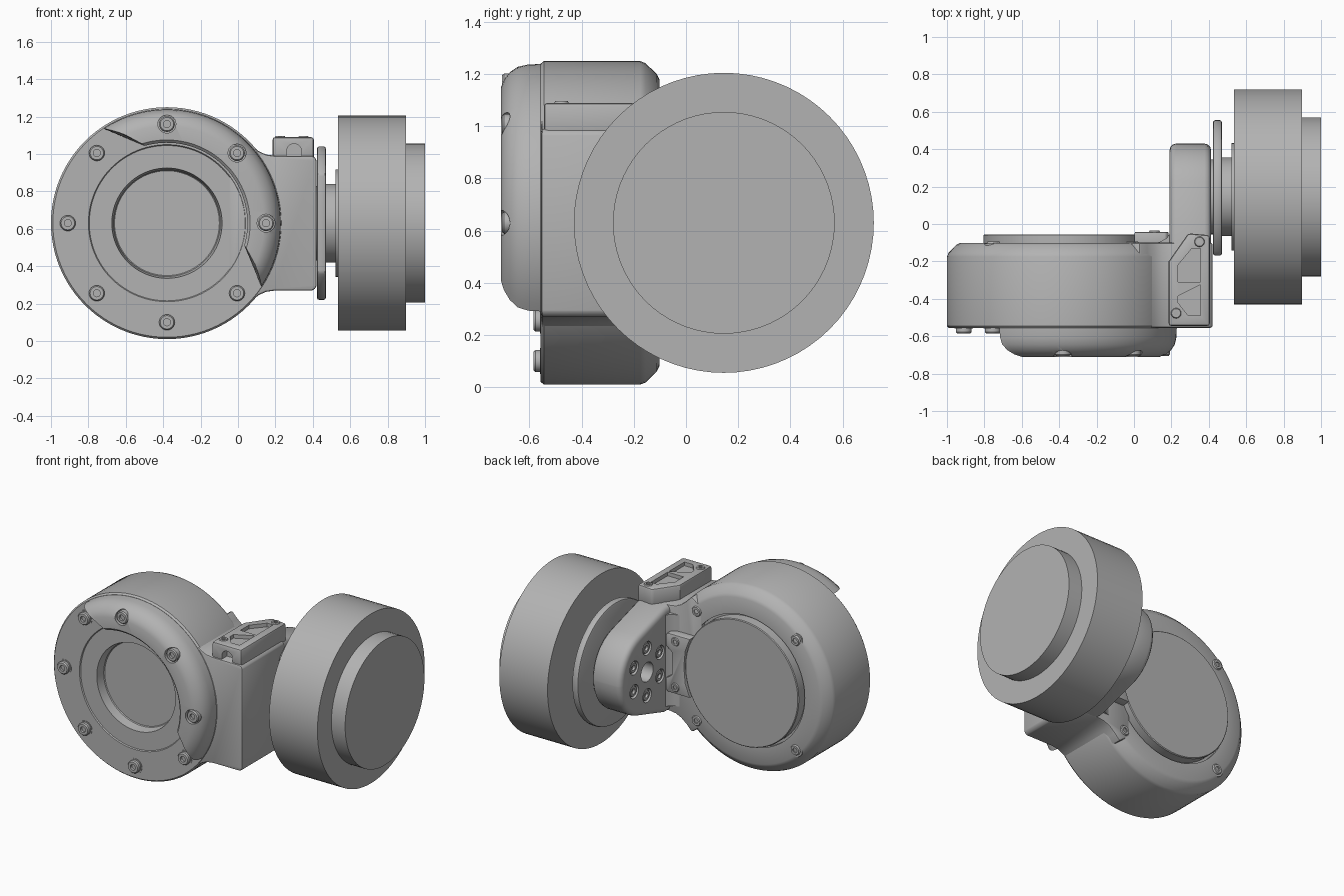
import bpy, bmesh
from math import sin, cos, pi, radians

if "Cube" in bpy.data.objects:
    bpy.data.objects.remove(bpy.data.objects["Cube"], do_unlink=True)

grey = bpy.data.materials.new("matt grey")
grey.use_nodes = True
grey.diffuse_color = (0.45, 0.45, 0.45, 1)
grey.node_tree.nodes["Principled BSDF"].inputs["Base Color"].default_value = (0.45, 0.45, 0.45, 1)

DRUM = (-0.38, 0.63)    # drum axis (x, z)
MOTOR = (0.145, 0.63)   # motor axis (y, z)
PLACE = {"x": lambda u, v, d: (d, u, v),
         "y": lambda u, v, d: (u, d, v),
         "z": lambda u, v, d: (u, v, d)}
parts = []


def finish(name, bm):
    bmesh.ops.remove_doubles(bm, verts=bm.verts, dist=1e-5)
    bmesh.ops.recalc_face_normals(bm, faces=bm.faces)
    me = bpy.data.meshes.new(name)
    bm.to_mesh(me)
    bm.free()
    me.materials.append(grey)
    ob = bpy.data.objects.new(name, me)
    bpy.context.collection.objects.link(ob)
    parts.append(ob)
    return ob


def lathe(name, axis, centre, profile, n=72):
    """Revolve (radius, depth) points about an axis."""
    bm = bmesh.new()
    rings = [[bm.verts.new(PLACE[axis](centre[0] + r * cos(2 * pi * i / n),
                                       centre[1] + r * sin(2 * pi * i / n), d))
              for i in range(n)] for r, d in profile]
    for a, b in zip(rings, rings[1:]):
        for i in range(n):
            j = (i + 1) % n
            bm.faces.new((a[i], a[j], b[j], b[i]))
    bmesh.ops.dissolve_degenerate(bm, dist=1e-6, edges=bm.edges)
    return finish(name, bm)


def rod(name, axis, centre, r, lo, hi, n=72):
    return lathe(name, axis, centre, [(0, lo), (r, lo), (r, hi), (0, hi)], n)


def prism(name, axis, outline, lo, hi, bevel=0, steps=2):
    bm = bmesh.new()
    a, b = [[bm.verts.new(PLACE[axis](u, v, d)) for u, v in outline] for d in (lo, hi)]
    bm.faces.new(a)
    bm.faces.new(b)
    for i in range(len(a)):
        bm.faces.new((a[i - 1], a[i], b[i], b[i - 1]))
    ob = finish(name, bm)
    if bevel:
        m = ob.modifiers.new("edges", "BEVEL")
        m.width, m.segments, m.limit_method, m.angle_limit = bevel, steps, "ANGLE", radians(35)
        apply(ob, m)
    return ob


def apply(ob, mod):
    bpy.context.view_layer.objects.active = ob
    bpy.ops.object.modifier_apply(modifier=mod.name)


def cut(ob, cutter):
    m = ob.modifiers.new("cut", "BOOLEAN")
    m.operation, m.solver, m.object = "DIFFERENCE", "EXACT", cutter
    apply(ob, m)
    parts.remove(cutter)
    bpy.data.objects.remove(cutter, do_unlink=True)


def screw(name, axis, centre, base, top, r=0.042):
    """Cap screw with a socket, facing from base towards top."""
    s = 0.008 if top > base else -0.008
    lathe(name, axis, centre, [(0, base), (r, base), (r, top - s), (r * 0.85, top),
                               (r * 0.45, top), (r * 0.45, top - 2 * s), (0, top - 2 * s)], 24)


def around(centre, r, deg):
    return centre[0] + r * cos(radians(deg)), centre[1] + r * sin(radians(deg))


def mirrored(half, mid):
    return [(u, mid + v) for u, v in half] + [(u, mid - v) for u, v in reversed(half)]


# Main drum with front recess and raised rear disc
lathe("drum", "y", DRUM, [
    (0, -0.485), (0.28, -0.485), (0.285, -0.49), (0.295, -0.55), (0.415, -0.55), (0.42, -0.557),
    (0.61, -0.557), (0.62, -0.545), (0.62, -0.175), (0.612, -0.155), (0.57, -0.112), (0.55, -0.102),
    (0.44, -0.102), (0.44, -0.125), (0.425, -0.125), (0.425, -0.06), (0.42, -0.055), (0, -0.055)], 96)

# Crescent guard with slanted ends
section = [(0.43, -0.55), (0.43, -0.695), (0.445, -0.71), (0.52, -0.71), (0.55, -0.698),
           (0.578, -0.675), (0.598, -0.645), (0.607, -0.605), (0.609, -0.55)]
bm = bmesh.new()
rows = []
for i in range(49):
    t = i / 24 - 1
    rows.append([bm.verts.new(PLACE["y"](*around(DRUM, r, 45 + t * (62 + 100 * (r - 0.44))), d))
                 for r, d in section])
for a, b in zip(rows, rows[1:]):
    for k in range(len(section)):
        bm.faces.new((a[k - 1], a[k], b[k], b[k - 1]))
bm.faces.new(rows[0])
bm.faces.new(rows[-1])
guard = finish("crescent_guard", bm)

# Front screws: three sunk in the guard, five on the drum face
for k in range(8):
    spot = around(DRUM, 0.53, 45 * k)
    if k < 3:
        cut(guard, rod("pocket", "y", spot, 0.048, -0.8, -0.665, 24))
        screw("guard_screw", "y", spot, -0.65, -0.705)
    else:
        rod("screw_seat", "y", spot, 0.05, -0.54, -0.56, 24)
        screw("front_screw", "y", spot, -0.55, -0.585)

# Rear screws
for deg in (45, 135, 225, 315):
    spot = around(DRUM, 0.525, deg)
    rod("rear_screw_seat", "y", spot, 0.048, -0.15, -0.105, 24)
    screw("rear_screw", "y", spot, -0.13, -0.093, 0.035)

# Arm block flaring out of the drum
arm_half = [(-0.05, 0.40), (0.03, 0.46), (0.07, 0.418), (0.11, 0.385), (0.15, 0.367), (0.2, 0.36),
            (0.395, 0.36), (0.413, 0.352), (0.42, 0.335)]
prism("arm_block", "y", mirrored(arm_half, 0.63), -0.555, -0.1, 0.012)

# Upright mounting plate with a rounded end
end = [(around((0.145, 0), 0.285, a)) for a in range(73, 0, -8)]
plate = prism("mounting_plate", "x", mirrored([(-0.45, 0.358), (-0.06, 0.358)] + end, 0.63),
              0.19, 0.412, 0.035, 3)
cut(plate, rod("bore", "x", MOTOR, 0.065, 0.1, 0.33, 32))
for k in range(6):
    spot = around(MOTOR, 0.16, 60 * k + 30)
    cut(plate, rod("counterbore", "x", spot, 0.046, 0.1, 0.215, 24))
    screw("plate_screw", "x", spot, 0.23, 0.195, 0.038)

# Sloped web between drum back and plate
web = [(0.06, -0.2), (0.1, -0.105), (0.14, -0.095), (0.175, -0.075), (0.2, -0.04), (0.25, -0.04), (0.25, -0.2)]
prism("web", "z", web, 0.32, 0.94)

# Cable clip on the back
clip = [(0.0, 0.43), (0.17, 0.43), (0.185, 0.45), (0.185, 0.52), (0.14, 0.55), (0.14, 0.71),
        (0.185, 0.74), (0.185, 0.81), (0.17, 0.83), (0.0, 0.83), (0.035, 0.74), (0.045, 0.63), (0.035, 0.52)]
prism("cable_clip", "y", clip, -0.13, -0.042, 0.008)
prism("clip_window", "y", [(0.06, 0.55), (0.14, 0.55), (0.14, 0.71), (0.06, 0.71)], -0.13, -0.06)
for z in (0.475, 0.785):
    screw("clip_screw", "y", (0.11, z), -0.08, -0.035, 0.03)

# Top cover with two pockets, front arch and two screws
cover = prism("top_cover", "z", [(0.185, -0.545), (0.405, -0.545), (0.405, -0.06), (0.29, -0.05), (0.185, -0.2)],
              0.96, 1.09, 0.014)
for window in ([(0.235, -0.31), (0.355, -0.31), (0.355, -0.13), (0.31, -0.13), (0.235, -0.22)],
               [(0.235, -0.385), (0.355, -0.325), (0.355, -0.49), (0.29, -0.49), (0.235, -0.42)]):
    cut(cover, prism("window", "z", window, 1.065, 1.2))
arch = [(0.26, 0.9)] + [around((0.3, 1.015), 0.04, a) for a in range(180, -1, -20)] + [(0.34, 0.9)]
cut(cover, prism("arch", "y", arch, -0.6, -0.49))
for spot in ((0.35, -0.095), (0.225, -0.477)):
    screw("cover_screw", "z", spot, 1.06, 1.097, 0.028)

# Output flange with a flat side, then the stepped motor
flange = [around(MOTOR, 0.41, a) for a in range(-140, 141, 5)]
prism("output_flange", "x", flange, 0.422, 0.47, 0.012)
rod("flange_spigot", "x", MOTOR, 0.2, 0.40, 0.43)
lathe("motor", "x", MOTOR, [
    (0, 0.46), (0.21, 0.46), (0.21, 0.522), (0.287, 0.522), (0.287, 0.535), (0.575, 0.535),
    (0.575, 0.897), (0.425, 0.897), (0.425, 1.0), (0, 1.0)])

# Smooth shading with sharp creases
for ob in bpy.context.scene.objects:
    ob.select_set(ob in parts)
bpy.context.view_layer.objects.active = parts[0]
bpy.ops.object.shade_smooth_by_angle(angle=radians(32))
